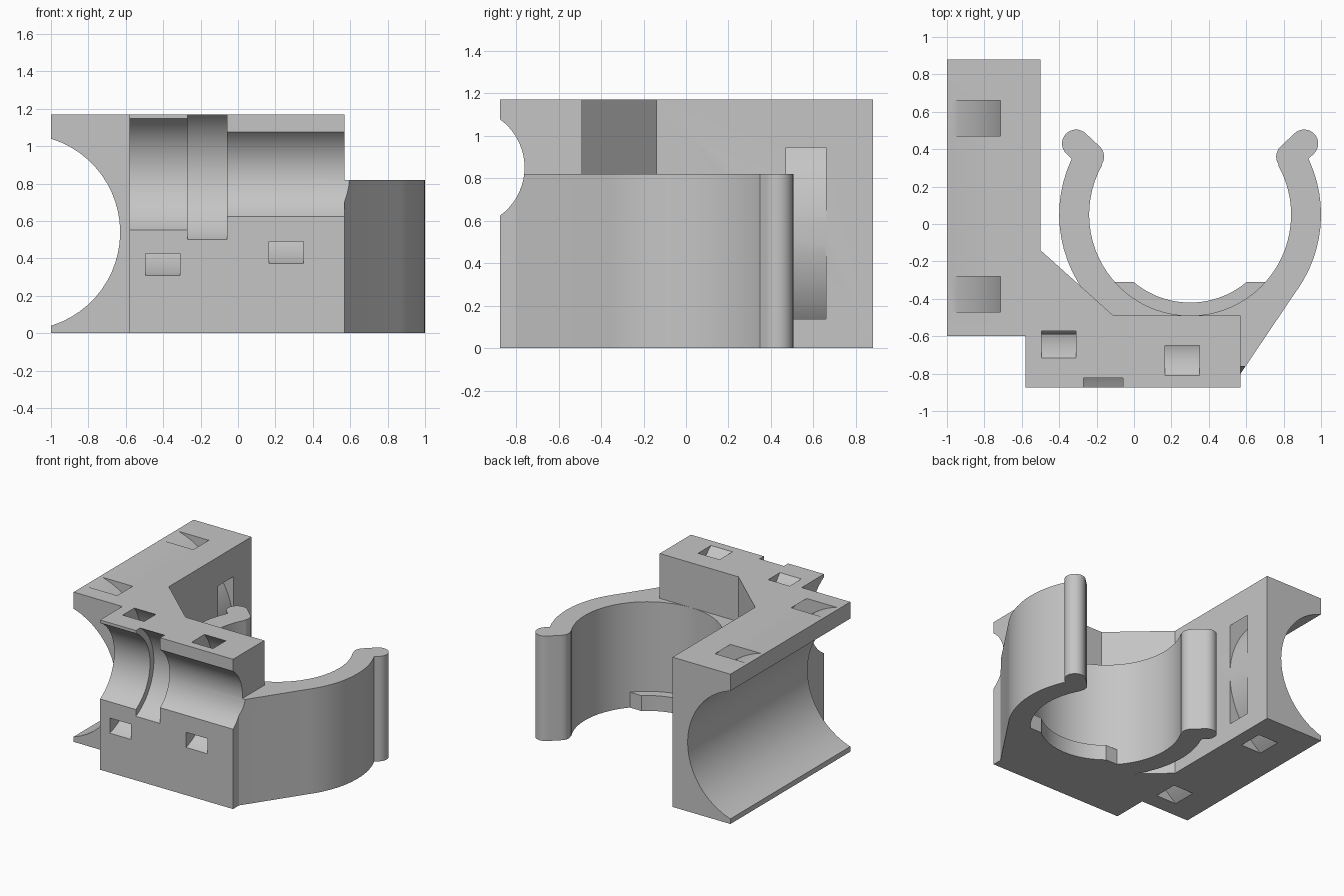
import bpy, bmesh
from math import sin, cos, radians

cube = bpy.data.objects.get("Cube")
if cube:
    bpy.data.objects.remove(cube, do_unlink=True)

grey = bpy.data.materials.new("plain grey")
grey.use_nodes = True
grey.diffuse_color = (0.56, 0.56, 0.56, 1)
grey.node_tree.nodes["Principled BSDF"].inputs["Base Color"].default_value = grey.diffuse_color


def arc(centre, r, start, end, steps=48):
    angles = [radians(start + (end - start) * i / steps) for i in range(steps + 1)]
    return [(centre[0] + r * cos(a), centre[1] + r * sin(a)) for a in angles]


def band(centre, inner, outer, start, end):
    return arc(centre, outer, start, end) + arc(centre, inner, end, start)


def prism(name, profile, low, high, axis="z"):
    """Extrude a closed 2D profile along the chosen axis."""
    place = {"x": lambda u, v, w: (w, u, v),
             "y": lambda u, v, w: (u, w, v),
             "z": lambda u, v, w: (u, v, w)}[axis]
    bm = bmesh.new()
    ends = [[bm.verts.new(place(u, v, w)) for u, v in profile] for w in (low, high)]
    for end in ends:
        bm.faces.new(end)
    count = len(profile)
    for i in range(count):
        j = (i + 1) % count
        bm.faces.new((ends[0][i], ends[0][j], ends[1][j], ends[1][i]))
    bmesh.ops.recalc_face_normals(bm, faces=bm.faces)
    mesh = bpy.data.meshes.new(name)
    bm.to_mesh(mesh)
    bm.free()
    mesh.materials.append(grey)
    obj = bpy.data.objects.new(name, mesh)
    bpy.context.collection.objects.link(obj)
    return obj


def combine(target, part, operation):
    """Apply a boolean and discard the helper part."""
    part.hide_render = True
    mod = target.modifiers.new(operation.lower(), "BOOLEAN")
    mod.operation = operation
    mod.solver = "EXACT"
    mod.object = part
    bpy.context.view_layer.objects.active = target
    bpy.ops.object.modifier_apply(modifier=mod.name)
    bpy.data.objects.remove(part, do_unlink=True)


# Angled body block
body = prism("clamp_bracket", [
    (-1, -0.6), (-0.58, -0.6), (-0.58, -0.875), (0.57, -0.875), (0.57, -0.49),
    (-0.11, -0.49), (-0.5, -0.14), (-0.5, 0.88), (-1, 0.88)], 0, 1.17)

# Open spring clip with rounded tips, web and bottom lip
CLIP = (0.3, 0.05)
CLIP_TOP = 0.82
combine(body, prism("clip_ring", band(CLIP, 0.54, 0.7, 150.6, 389.4), 0, CLIP_TOP), "UNION")
tip = arc((-0.31, 0.43), 0.075, 47, 227, 16) + arc((-0.235, 0.36), 0.075, 227, 407, 16)
combine(body, prism("left_tip", tip, 0, CLIP_TOP), "UNION")
combine(body, prism("right_tip", [(0.6 - x, y) for x, y in tip], 0, CLIP_TOP), "UNION")
web = [(0.5, -0.8), (0.57, -0.8), (0.88, -0.34), (0.75, -0.3), (0.5, -0.6)]
combine(body, prism("clip_web", web, 0, CLIP_TOP), "UNION")
lip = arc(CLIP, 0.56, 220, 320) + arc(CLIP, 0.47, 310, 230)
combine(body, prism("clip_lip", lip, 0, 0.12), "UNION")

# Stepped groove across the front: radius, from x, to x
FRONT = (-1.04, 0.85)
for r, low, high in ((0.34, -0.7, -0.2), (0.387, -0.27, -0.06), (0.28, -0.1, 0.75)):
    combine(body, prism("front_groove", arc(FRONT, r, 0, 354, 59), low, high, "x"), "DIFFERENCE")

# Large groove along the side
SIDE = (-1.153, 0.54)
combine(body, prism("side_groove", arc(SIDE, 0.523, 0, 354, 59), -1, 1, "y"), "DIFFERENCE")

# Curved strap channels around both grooves
for inner, outer, low, high in ((0.455, 0.567, -0.495, -0.31), (0.395, 0.505, 0.165, 0.35)):
    combine(body, prism("front_channel", band(FRONT, inner, outer, -90, 90), low, high, "x"), "DIFFERENCE")
for low in (-0.47, 0.47):
    combine(body, prism("side_channel", band(SIDE, 0.655, 0.768, -90, 90), low, low + 0.19, "y"), "DIFFERENCE")

bpy.ops.object.select_all(action="DESELECT")
body.select_set(True)
bpy.context.view_layer.objects.active = body
bpy.ops.object.shade_smooth_by_angle(angle=radians(25))
